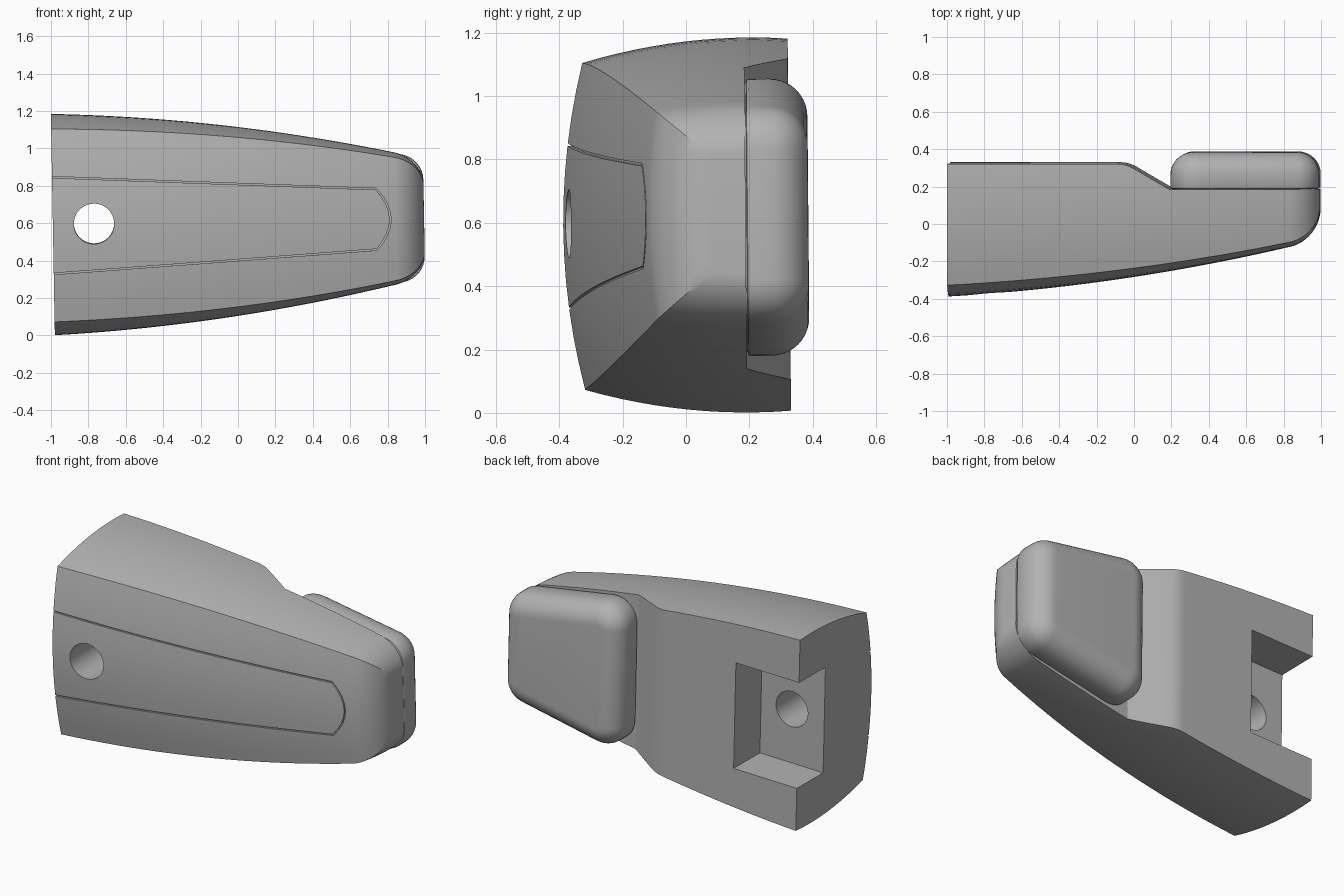
import bpy, bmesh
from math import sin, cos, pi, sqrt
from mathutils import Matrix, Vector

cube = bpy.data.objects.get("Cube")
if cube:
    bpy.data.objects.remove(cube)

grey = bpy.data.materials.new("plain grey")
grey.use_nodes = True
grey.diffuse_color = (0.45, 0.45, 0.45, 1)
grey.node_tree.nodes["Principled BSDF"].inputs["Base Color"].default_value = (0.45, 0.45, 0.45, 1)

# The whole part leans by about one degree
LEAN = Matrix.Translation((0, 0, 0.609)) @ Matrix.Rotation(-0.018, 4, 'Y') @ Matrix.Rotation(0.009, 4, 'X')
END = 0.995
ROUND = 0.155


def loft(name, rings):
    """Closed solid skinned over rings with equal point counts."""
    bm = bmesh.new()
    loops = [[bm.verts.new(p) for p in ring] for ring in rings]
    n = len(loops[0])
    for a, b in zip(loops, loops[1:]):
        for i in range(n):
            j = (i + 1) % n
            bm.faces.new((a[i], a[j], b[j], b[i]))
    bm.faces.new(loops[0][::-1])
    bm.faces.new(loops[-1])
    bmesh.ops.recalc_face_normals(bm, faces=bm.faces)
    mesh = bpy.data.meshes.new(name)
    bm.to_mesh(mesh)
    bm.free()
    obj = bpy.data.objects.new(name, mesh)
    bpy.context.collection.objects.link(obj)
    mesh.materials.append(grey)
    return obj


def select(obj):
    bpy.ops.object.select_all(action='DESELECT')
    obj.select_set(True)
    bpy.context.view_layer.objects.active = obj


def cut(obj, cutter):
    cutter.hide_render = True
    mod = obj.modifiers.new("cut", 'BOOLEAN')
    mod.operation, mod.solver, mod.object = 'DIFFERENCE', 'EXACT', cutter
    select(obj)
    bpy.ops.object.modifier_apply(modifier=mod.name)
    bpy.data.objects.remove(cutter)


def finish(obj):
    obj.data.transform(LEAN)
    select(obj)
    bpy.ops.object.shade_smooth_by_angle(angle=0.5)


def corner(x):
    """Drop of the quarter-round at the narrow end."""
    t = max(0, min(1, (x - END + ROUND) / ROUND))
    return ROUND * (1 - sqrt(1 - t * t))


def half_height(x):
    u = x + 1
    return 0.592 - 0.037 * u - 0.0503 * u * u - 0.85 * corner(x)


def front(x, z):
    u = x + 1
    return -0.388 + 0.057 * u + 0.048 * u * u + corner(x) + 0.243 * z * z


def side(x, y):
    return half_height(x) - 0.277 * (y - 0.2) ** 2


def back(x):
    if x <= 0:
        return 0.326 - 0.021 * max(0, (x + 0.08) / 0.08) ** 2
    return max(0.188, 0.305 - 0.585 * x)


def section(x, n=12):
    """Crowned front, bulged sides, flat back."""
    edge = half_height(x)
    for _ in range(12):
        edge = side(x, front(x, edge))
    y0, y1 = front(x, edge), back(x)
    pts = []
    for i in range(n + 1):
        z = edge * (2 * i / n - 1)
        pts.append((x, front(x, z), z))
    flank = [y0 + (y1 - y0) * i / n for i in range(1, n + 1)]
    pts += [(x, y, side(x, y)) for y in flank]
    pts += [(x, y, -side(x, y)) for y in reversed(flank)]
    return pts


# Tapered body with a stepped back and rounded narrow end
xs = [-0.99 + 0.91 * i / 10 for i in range(11)]
xs += [-0.06, -0.04, -0.02, 0, 0.05, 0.1, 0.15, 0.2]
xs += [0.2 + (END - ROUND - 0.2) * i / 7 for i in range(1, 8)]
xs += [END - ROUND + ROUND * sin(pi / 2 * i / 12) for i in range(1, 13)]
body = loft("body", [section(x) for x in xs])

# Open pocket in the back
pocket = [[(x, y, z) for y, z in ((0.07, -0.325), (0.6, -0.325), (0.6, 0.325), (0.07, 0.325))]
          for x in (-1.3, -0.56)]
cut(body, loft("pocket_cutter", pocket))

# Round through hole
hole = [[(-0.77 + 0.108 * cos(a * pi / 24), y, 0.005 + 0.108 * sin(a * pi / 24)) for a in range(48)]
        for y in (-0.7, 0.7)]
cut(body, loft("hole_cutter", hole))

# Fine groove outlining the front panel
path = [Vector((-1.05 + 1.79 * i / 16, 0.262 - 0.1 * i / 16)) for i in range(17)]
path += [Vector((0.74 + 0.075 * (1 - t * t), 0.162 * t)) for t in (0.75, 0.5, 0.25, 0)]
path += [Vector((p.x, -p.y)) for p in reversed(path[:-1])]
groove = []
for i, p in enumerate(path):
    d = (path[min(i + 1, len(path) - 1)] - path[max(i - 1, 0)]).normalized()
    offset = Vector((-d.y, d.x)) * 0.004
    a, b = p + offset, p - offset
    depth = front(p.x, p.y) + 0.01
    groove.append([(a.x, -0.7, a.y), (b.x, -0.7, b.y), (b.x, depth, b.y), (a.x, depth, a.y)])
cut(body, loft("groove_cutter", groove))
finish(body)


def pad_outline(inset, y):
    """Tapered rounded outline shrunk by an inset."""
    taper = (0.465 - 0.32) / 0.795
    norm = sqrt(1 + taper * taper)
    r = 0.14 - inset
    x0, x1 = 0.2 + inset + r, END - inset - r
    lean = pi / 2 - taper

    def centre(x):
        return 0.465 - taper * (x - 0.2) - (inset + r) * norm
    pts = []
    for cx, start, stop in ((x1, 0, lean), (x0, lean, pi)):
        for i in range(9):
            a = start + (stop - start) * i / 8
            pts.append((cx + r * cos(a), y, centre(cx) + r * sin(a)))
    return pts + [(x, y, -z) for x, y, z in reversed(pts)]


# Soft pad on the stepped back
R = 0.12
rings = [pad_outline(0.012, 0.18), pad_outline(0.012, 0.191), pad_outline(0.003, 0.194), pad_outline(0, 0.2)]
for i in range(11):
    a = pi / 2 * i / 10
    rings.append(pad_outline(R * (1 - cos(a)), 0.386 - R + R * sin(a)))
finish(loft("pad", rings))
